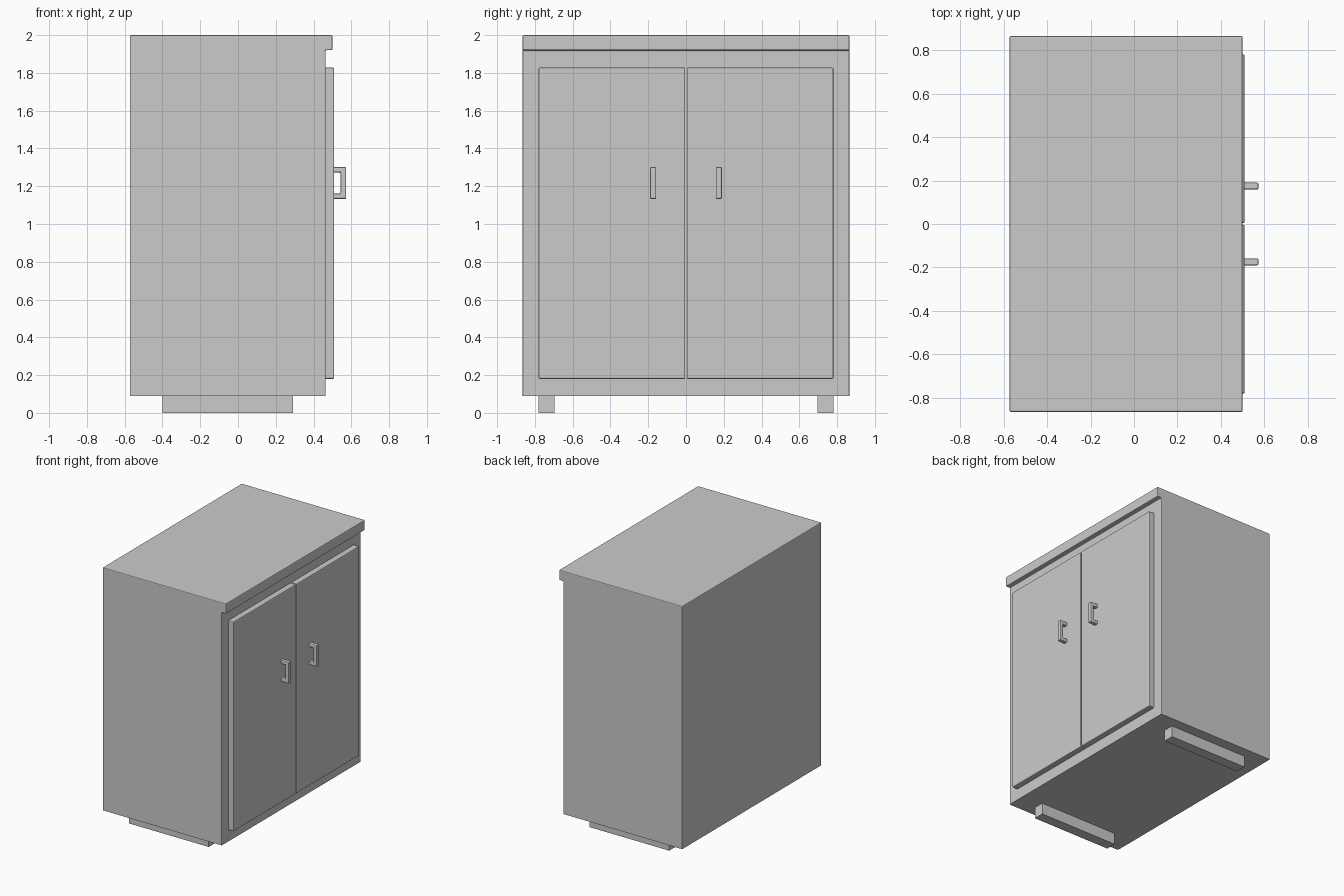
import bpy, bmesh

if "Cube" in bpy.data.objects:
    bpy.data.objects.remove(bpy.data.objects["Cube"])


def extrude_profile(name, pts, y0, y1, bevel=0.0, segs=2, keep_sharp=None):
    """Extrude an (x, z) profile from y0 to y1 and round its edges."""
    bm = bmesh.new()
    face = bm.faces.new([bm.verts.new((x, y0, z)) for x, z in pts])
    out = bmesh.ops.extrude_face_region(bm, geom=[face])
    moved = [g for g in out["geom"] if isinstance(g, bmesh.types.BMVert)]
    bmesh.ops.translate(bm, verts=moved, vec=(0, y1 - y0, 0))
    bmesh.ops.recalc_face_normals(bm, faces=bm.faces)
    if bevel:
        edges = [e for e in bm.edges if not (keep_sharp and keep_sharp(e))]
        bmesh.ops.bevel(bm, geom=edges, offset=bevel, segments=segs,
                        profile=0.5, affect='EDGES', clamp_overlap=True)
    mesh = bpy.data.meshes.new(name)
    bm.to_mesh(mesh)
    bm.free()
    obj = bpy.data.objects.new(name, mesh)
    bpy.context.collection.objects.link(obj)
    return obj


def rect(x0, x1, z0, z1):
    return [(x0, z0), (x1, z0), (x1, z1), (x0, z1)]


def edge_at(axis, value):
    return lambda e: all(abs(v.co[axis] - value) < 1e-5 for v in e.verts)


# Cabinet body with the overhanging front lip; bottom rim stays sharp
extrude_profile("cabinet_body",
                [(-0.573, 0.09), (0.464, 0.09), (0.464, 1.92),
                 (0.50, 1.92), (0.50, 2.0), (-0.573, 2.0)],
                -0.865, 0.865, 0.006, 2, edge_at(2, 0.09))

# C-shaped pull handle profile
handle = [(0.505, 1.132), (0.573, 1.132), (0.573, 1.302), (0.505, 1.302),
          (0.505, 1.272), (0.543, 1.272), (0.543, 1.162), (0.505, 1.162)]

for side, s in (("left", -1), ("right", 1)):
    # Door panel, sharp where it meets the body
    extrude_profile(side + "_door", rect(0.46, 0.509, 0.18, 1.828),
                    s * 0.004, s * 0.781, 0.007, 2, edge_at(0, 0.46))
    # Door handle
    extrude_profile(side + "_handle", handle, s * 0.158, s * 0.190,
                    0.007, 2, edge_at(0, 0.505))
    # Foot rail
    extrude_profile(side + "_foot", rect(-0.40, 0.292, 0.0, 0.09),
                    s * 0.697, s * 0.781)
